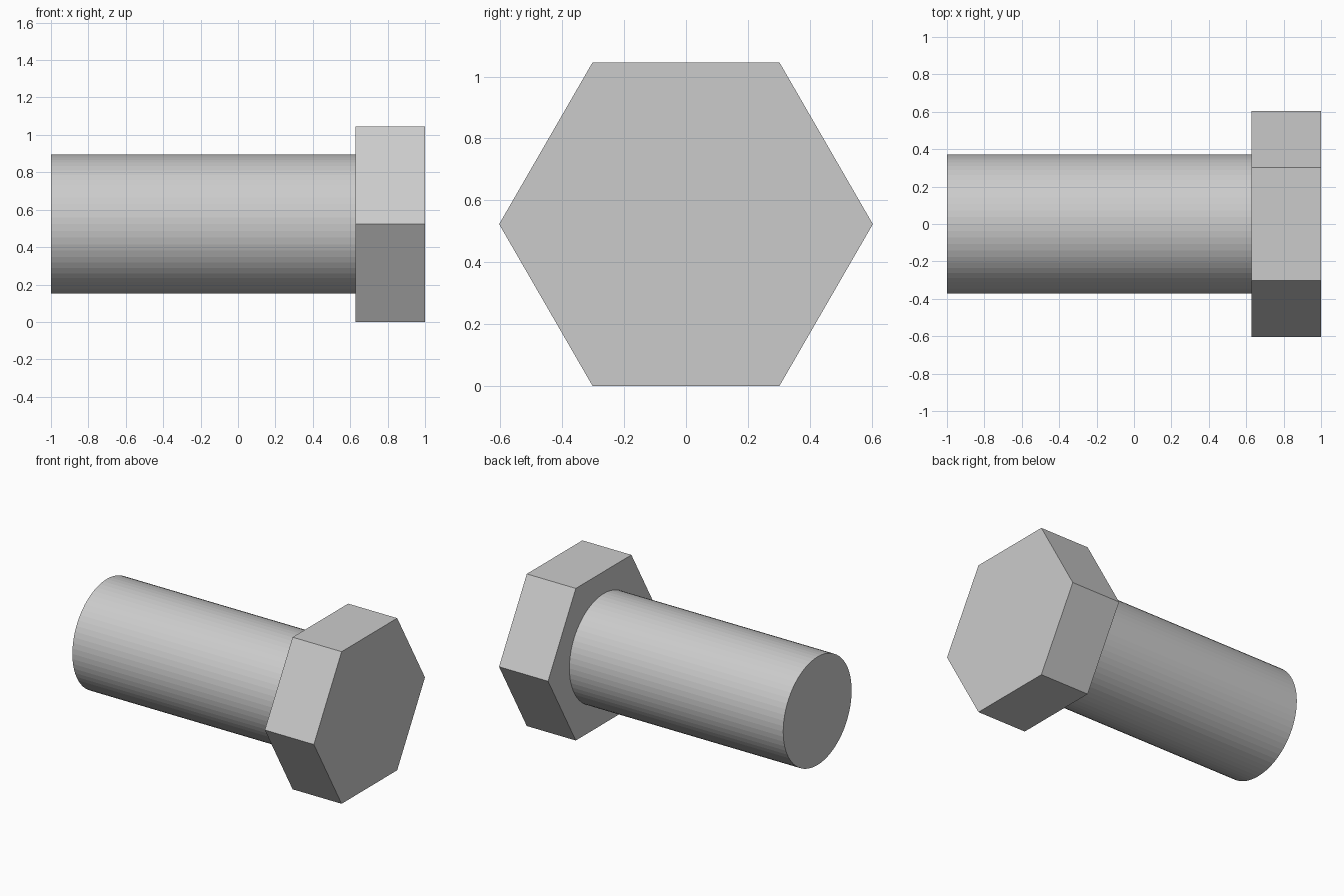
import bpy
import math

if "Cube" in bpy.data.objects:
    bpy.data.objects.remove(bpy.data.objects["Cube"])

AXIS_Z = 0.523      # height of the bolt's long axis
HEAD_START = 0.627  # x where the head meets the shank


def prism(name, sides, radius, x0, x1):
    """Regular prism lying along x, with a corner pointing along y."""
    bpy.ops.mesh.primitive_cylinder_add(
        vertices=sides, radius=radius, depth=x1 - x0,
        location=((x0 + x1) / 2, 0, AXIS_Z),
        rotation=(0, math.pi / 2, 0))
    obj = bpy.context.object
    obj.name = name
    bpy.ops.object.transform_apply(location=False, rotation=True, scale=True)
    return obj


# Hexagonal head, resting on one flat
prism("hex_head", 6, AXIS_Z / math.cos(math.pi / 6), HEAD_START, 1.0)

# Round shank, seated slightly into the head
prism("shank", 64, 0.372, -1.0, HEAD_START + 0.01)
